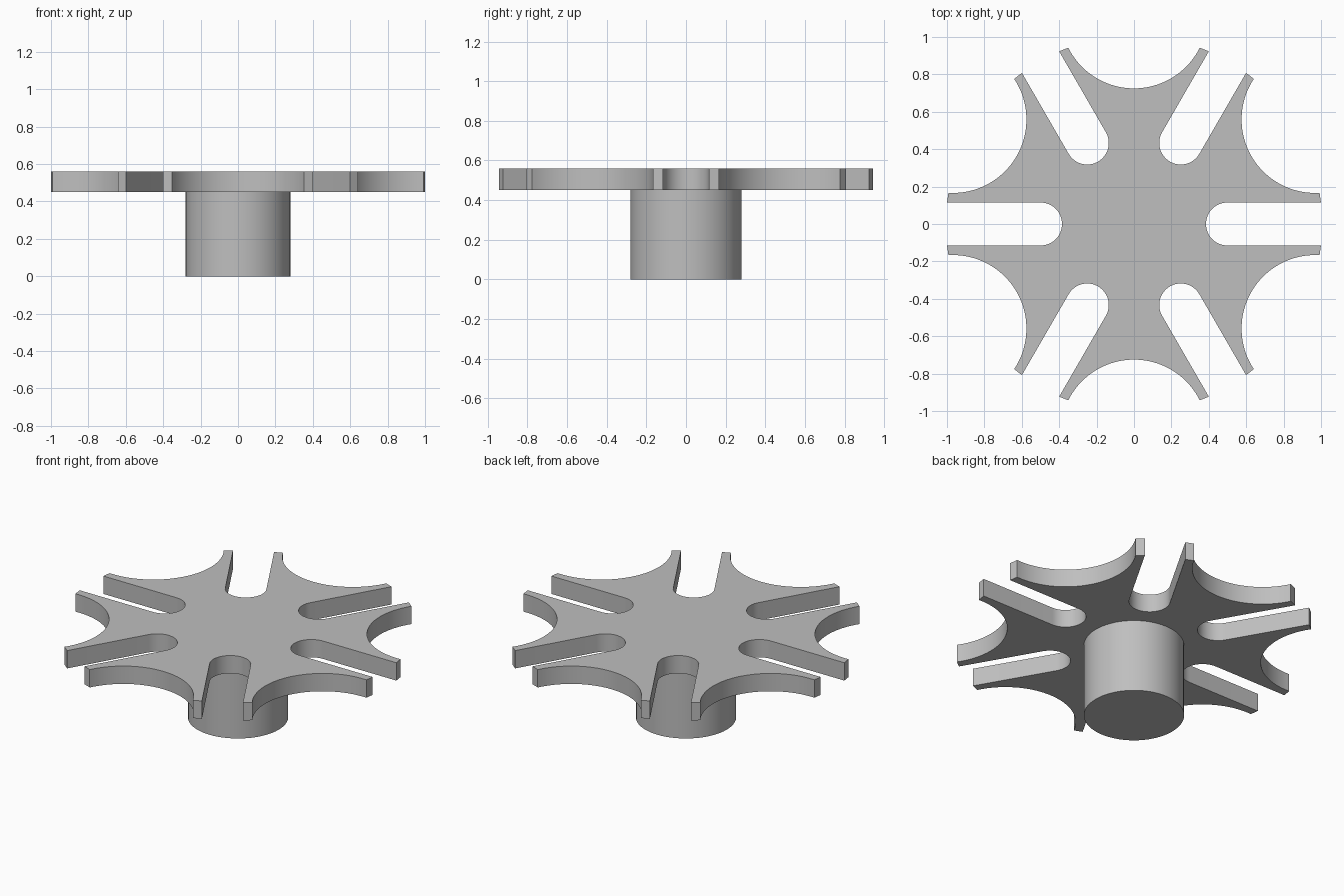
import bpy, bmesh, math
from mathutils import Matrix, Vector

if "Cube" in bpy.data.objects:
    bpy.data.objects.remove(bpy.data.objects["Cube"], do_unlink=True)

# Dimensions
SLOTS = 6
OUTER_R = 1.006                      # radius of the arm tips
SLOT_HALF, SLOT_CENTRE = 0.115, 0.50 # slot half width, centre of its round end
DISH_CENTRE, DISH_R = 1.118, 0.393   # circular scoops between the slots
HUB_R, PLATE_Z, TOP_Z = 0.28, 0.45, 0.56

grey = bpy.data.materials.new("plain grey")
grey.use_nodes = True
colour = (0.52, 0.52, 0.52, 1)
grey.diffuse_color = colour
grey.node_tree.nodes["Principled BSDF"].inputs["Base Color"].default_value = colour


def arc(cx, cy, r, start, end, steps):
    """Points along a circular arc, ends included."""
    angles = [start + (end - start) * i / steps for i in range(steps + 1)]
    return [Vector((cx + r * math.cos(a), cy + r * math.sin(a), 0)) for a in angles]


def prism(name, outline, z0, z1):
    """Extrude a closed outline from z0 to z1."""
    bm = bmesh.new()
    base = bm.faces.new([bm.verts.new((p.x, p.y, z0)) for p in outline])
    side = bmesh.ops.extrude_face_region(bm, geom=[base], use_keep_orig=True)
    top = [g for g in side["geom"] if isinstance(g, bmesh.types.BMVert)]
    bmesh.ops.translate(bm, verts=top, vec=(0, 0, z1 - z0))
    bmesh.ops.recalc_face_normals(bm, faces=bm.faces[:])
    mesh = bpy.data.meshes.new(name)
    bm.to_mesh(mesh)
    bm.free()
    obj = bpy.data.objects.new(name, mesh)
    bpy.context.collection.objects.link(obj)
    mesh.materials.append(grey)
    bpy.ops.object.select_all(action="DESELECT")
    obj.select_set(True)
    bpy.context.view_layer.objects.active = obj
    bpy.ops.object.shade_smooth_by_angle(angle=math.radians(30))
    return obj


# One sector: slot along +x, then the scoop centred on the half-step angle
half_step = math.pi / SLOTS
tip_x = math.sqrt(OUTER_R ** 2 - SLOT_HALF ** 2)
slot = [Vector((tip_x, -SLOT_HALF, 0))]
slot += arc(SLOT_CENTRE, 0, SLOT_HALF, -math.pi / 2, -math.pi * 1.5, 24)
slot += [Vector((tip_x, SLOT_HALF, 0))]

# Scoop ends where its circle meets the tip circle
along = (OUTER_R ** 2 + DISH_CENTRE ** 2 - DISH_R ** 2) / (2 * DISH_CENTRE)
across = math.sqrt(OUTER_R ** 2 - along ** 2)
reach = math.atan2(across, DISH_CENTRE - along)
scoop = arc(DISH_CENTRE, 0, DISH_R, math.pi + reach, math.pi - reach, 40)
turn = Matrix.Rotation(half_step, 3, "Z")
sector = slot + [turn @ p for p in scoop]

# Slotted wheel plate
outline = []
for i in range(SLOTS):
    spin = Matrix.Rotation(2 * half_step * i, 3, "Z")
    outline += [spin @ p for p in sector]
prism("slotted_wheel", outline, PLATE_Z, TOP_Z)

# Solid hub below the plate
prism("hub", arc(0, 0, HUB_R, 0, 2 * math.pi, 64)[:-1], 0, PLATE_Z)
